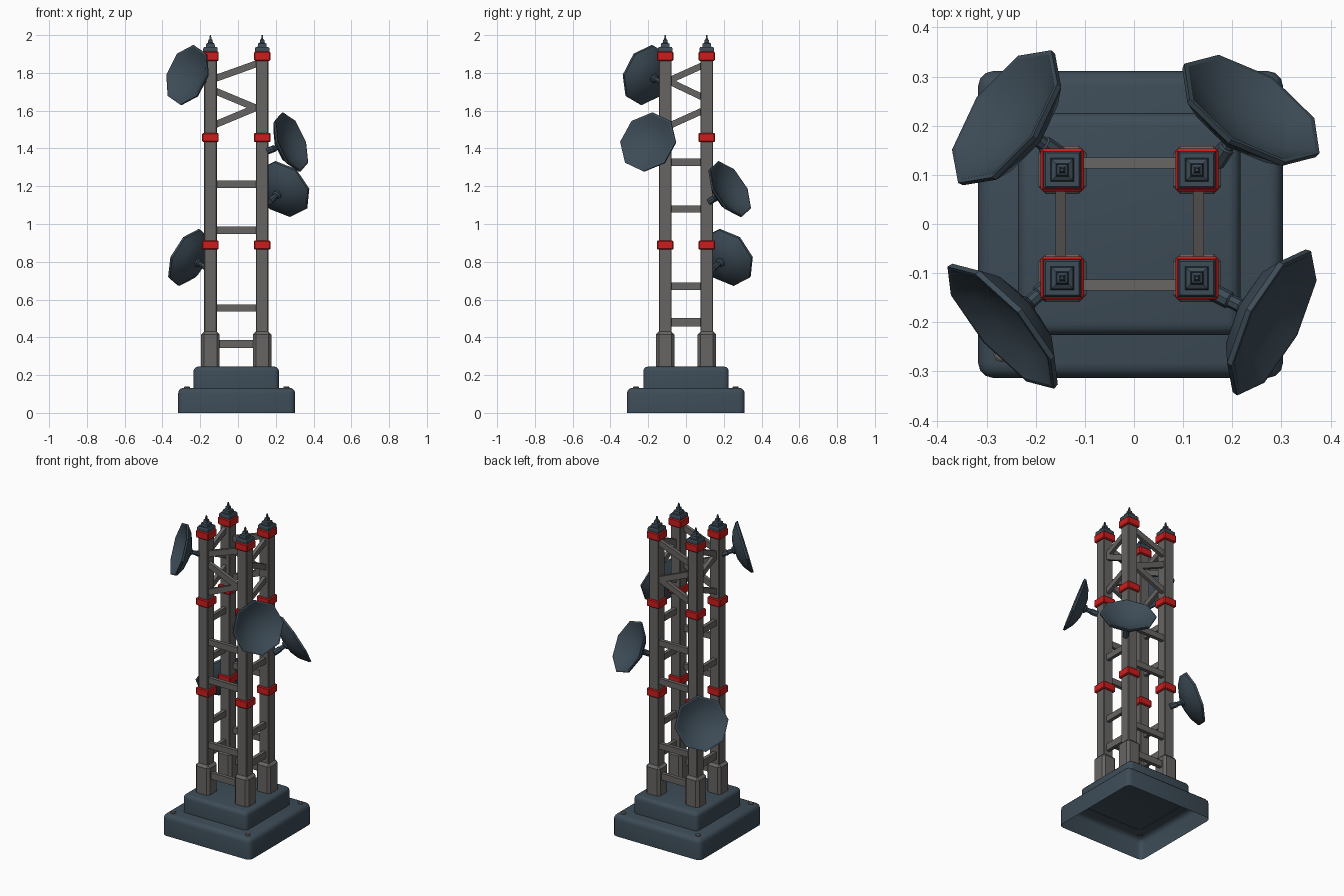
import bpy, bmesh, math
from mathutils import Vector, Matrix

if "Cube" in bpy.data.objects:
    bpy.data.objects.remove(bpy.data.objects["Cube"])


def material(name, rgb):
    m = bpy.data.materials.new(name)
    m.diffuse_color = (*rgb, 1)
    m.use_nodes = True
    m.node_tree.nodes["Principled BSDF"].inputs["Base Color"].default_value = m.diffuse_color
    return m


SLATE = material("slate_blue", (0.047, 0.072, 0.095))
GREY = material("steel_grey", (0.135, 0.13, 0.126))
RED = material("signal_red", (0.62, 0.012, 0.012))


def finish(bm, name, mat, matrix=None, smooth=True):
    bmesh.ops.recalc_face_normals(bm, faces=bm.faces)
    me = bpy.data.meshes.new(name)
    bm.to_mesh(me)
    bm.free()
    me.materials.append(mat)
    ob = bpy.data.objects.new(name, me)
    bpy.context.collection.objects.link(ob)
    if matrix:
        ob.matrix_world = matrix
    if smooth:
        bpy.ops.object.select_all(action='DESELECT')
        ob.select_set(True)
        bpy.context.view_layer.objects.active = ob
        bpy.ops.object.shade_smooth_by_angle(angle=math.radians(32))
    return ob


def box(name, lo, hi, mat, bevel=0.0, segs=1, edges="all", open_bottom=False):
    """Axis-aligned box; edges = all, vertical or upper (vertical + top)."""
    lo, hi = Vector(lo), Vector(hi)
    bm = bmesh.new()
    bmesh.ops.create_cube(bm, size=1)
    for v in bm.verts:
        v.co = Vector((v.co[i] * (hi[i] - lo[i]) + (lo[i] + hi[i]) / 2 for i in range(3)))
    if open_bottom:
        bmesh.ops.delete(bm, geom=[f for f in bm.faces if f.calc_center_median().z < lo.z + 1e-5],
                         context='FACES_ONLY')
    if bevel:
        def chosen(e):
            a, b = (v.co.z for v in e.verts)
            vertical = abs(a - b) > 1e-5
            return edges == "all" or vertical or (edges == "upper" and a > lo.z + 1e-5)
        bmesh.ops.bevel(bm, geom=[e for e in bm.edges if chosen(e)], offset=bevel,
                        segments=segs, profile=0.5, affect='EDGES')
    return finish(bm, name, mat, smooth=segs > 1)


def lathe(name, profile, sides, mat, matrix, phase=0.0, smooth=True):
    """Rings of (radius, height); radius 0 gives a tip."""
    bm = bmesh.new()
    rings = []
    for r, z in profile:
        if r == 0:
            rings.append([bm.verts.new((0, 0, z))])
        else:
            rings.append([bm.verts.new((r * math.cos(phase + math.tau * i / sides),
                                        r * math.sin(phase + math.tau * i / sides), z))
                          for i in range(sides)])
    for a, b in zip(rings, rings[1:]):
        for i in range(sides):
            j = (i + 1) % sides
            quad = [a[i % len(a)], a[j % len(a)], b[j % len(b)], b[i % len(b)]]
            bm.faces.new(list(dict.fromkeys(quad)))
    return finish(bm, name, mat, matrix, smooth)


def beam(name, p, q, width, height):
    p, q = Vector(p), Vector(q)
    d = (q - p).normalized()
    side = d.cross(Vector((0, 0, 1))).normalized()
    up = side.cross(d)
    m = Matrix((d, side, up)).transposed().to_4x4()
    m.translation = (p + q) / 2
    bm = bmesh.new()
    bmesh.ops.create_cube(bm, size=1)
    for v in bm.verts:
        v.co = Vector((v.co.x * (q - p).length, v.co.y * width, v.co.z * height))
    finish(bm, name, GREY, m, smooth=False)


# Stepped hollow base
box("base_lower", (-0.317, -0.313, 0), (0.303, 0.311, 0.133), SLATE, 0.03, 3, "upper", True)
box("base_upper", (-0.236, -0.226, 0.131), (0.217, 0.226, 0.245), SLATE, 0.025, 3, "upper", True)
for sx in (-0.27, 0.256):
    for sy in (-0.265, 0.263):
        lathe("base_bolt", [(0.016, 0), (0.016, 0.009), (0.012, 0.012), (0, 0.012)], 8, GREY,
              Matrix.Translation((sx, sy, 0.128)))

# Four columns with sleeves, bands and stepped caps
XS, YS = (-0.146, 0.128), (-0.11, 0.11)


def post(name, x, y, half, z0, z1, mat, bevel=0.0, edges="all"):
    box(name, (x - half, y - half, z0), (x + half, y + half, z1), mat, bevel, 1, edges)


S2 = math.sqrt(2)
CAP = [(0.038, 1.905), (0.038, 1.93), (0.034, 1.937), (0.024, 1.937), (0.022, 1.955),
       (0.013, 1.96), (0.011, 1.975), (0.006, 1.978), (0.003, 2.0), (0, 2.0)]
for x in XS:
    for y in YS:
        post("column", x, y, 0.0335, 0.24, 1.91, GREY, 0.004, "vertical")
        post("column_sleeve", x, y, 0.049, 0.235, 0.43, GREY, 0.015, "upper")
        for z in (0.888, 1.458, 1.888):
            post("red_band", x, y, 0.044, z - 0.024, z + 0.024, RED, 0.005)
        lathe("column_cap", [(r * S2, z) for r, z in CAP], 4, SLATE,
              Matrix.Translation((x, y, 0)), math.pi / 4, False)

# Cross braces: (start height, end height, thickness)
FRONT = [(0.365, 0.365, 0.042), (0.555, 0.555, 0.038), (0.967, 0.967, 0.038), (1.21, 1.21, 0.038),
         (1.765, 1.855, 0.036), (1.71, 1.605, 0.036), (1.52, 1.625, 0.036)]
SIDE = [(0.48, 0.48, 0.045), (0.67, 0.67, 0.038), (1.08, 1.08, 0.038), (1.327, 1.327, 0.038),
        (1.755, 1.845, 0.034), (1.76, 1.665, 0.034), (1.515, 1.605, 0.034)]
for y in (-0.124, 0.124):
    for a, b, t in FRONT:
        beam("front_back_brace", (-0.135, y, a), (0.117, y, b), 0.023, t)
for x in (-0.149, 0.131):
    for a, b, t in SIDE:
        beam("side_brace", (x, -0.1, a), (x, 0.1, b), 0.022, t)

# Octagonal dishes: rim centre and facing direction; local z points outward
DISHES = [((-0.271, -0.211, 1.79), (-0.72, -0.63, 0.28)),
          ((0.285, -0.202, 1.435), (0.84, -0.43, 0.32)),
          ((0.24, 0.235, 1.187), (0.49, 0.74, 0.46)),
          ((-0.263, 0.2185, 0.825), (-0.74, 0.52, 0.42))]
DISH = [(0, -0.05), (0.055, -0.045), (0.11, -0.028), (0.155, 0.0), (0.165, 0.0), (0.163, -0.012),
        (0.115, -0.045), (0.06, -0.064), (0, -0.068)]
STEM = [(0, -0.06), (0.026, -0.06), (0.024, -0.076), (0.014, -0.082), (0.014, -0.105),
        (0.018, -0.108), (0.018, -0.15), (0, -0.15)]
for centre, facing in DISHES:
    n = Vector(facing).normalized()
    u = Vector((0, 0, 1)).cross(n).normalized()
    m = Matrix((u, n.cross(u), n)).transposed().to_4x4()
    m.translation = Vector(centre)
    lathe("dish", DISH, 8, SLATE, m)
    lathe("dish_stem", STEM, 8, SLATE, m)
